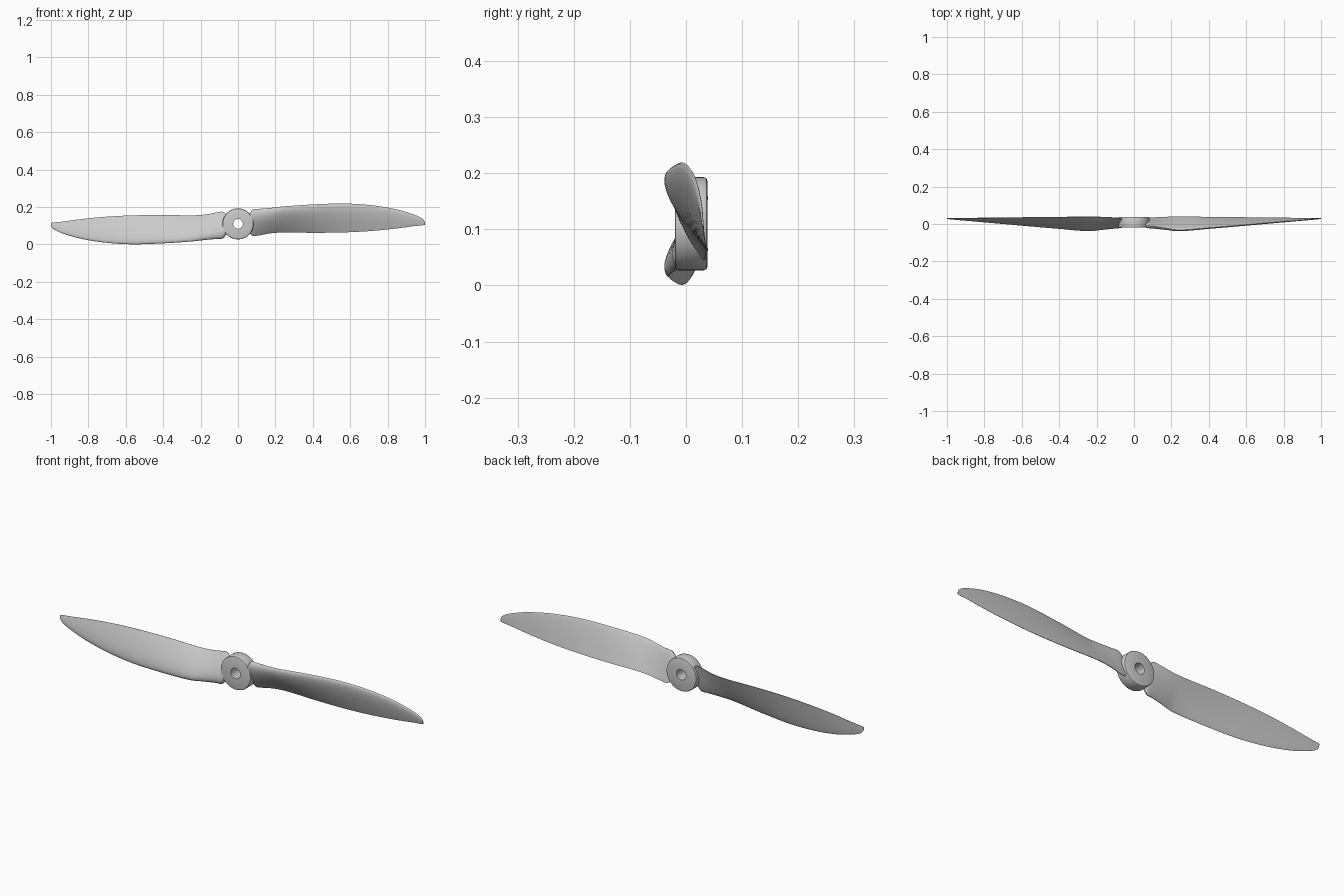
import bpy, math
from mathutils import Vector, Matrix

if "Cube" in bpy.data.objects:
    bpy.data.objects.remove(bpy.data.objects["Cube"])

CZ = 0.11  # height of the spin axis


def make_object(name, verts, faces, angle=40):
    mesh = bpy.data.meshes.new(name)
    mesh.from_pydata(verts, [], faces)
    ob = bpy.data.objects.new(name, mesh)
    bpy.context.collection.objects.link(ob)
    bpy.ops.object.select_all(action='DESELECT')
    ob.select_set(True)
    bpy.context.view_layer.objects.active = ob
    bpy.ops.object.mode_set(mode='EDIT')
    bpy.ops.mesh.select_all(action='SELECT')
    bpy.ops.mesh.normals_make_consistent(inside=False)
    bpy.ops.object.mode_set(mode='OBJECT')
    bpy.ops.object.shade_smooth_by_angle(angle=math.radians(angle))
    return ob


# Hub: ring with rounded rims, lathed around the y axis
ring = [(0.026, -0.02), (0.077, -0.02), (0.081, -0.0185), (0.083, -0.014),
        (0.083, 0.032), (0.081, 0.0365), (0.077, 0.038), (0.026, 0.038)]
N, M = 64, len(ring)
verts = [(r * math.cos(2 * math.pi * i / N), y, CZ + r * math.sin(2 * math.pi * i / N))
         for i in range(N) for r, y in ring]
faces = [(i * M + j, i * M + (j + 1) % M, (i + 1) % N * M + (j + 1) % M, (i + 1) % N * M + j)
         for i in range(N) for j in range(M)]
make_object("hub", verts, faces)

# Blade stations: x, leading edge y z, trailing edge y z, thickness
stations = [
    (0.050, 0.000, 0.145, 0.022, 0.075, 0.026),
    (0.078, -0.008, 0.186, 0.032, 0.047, 0.030),
    (0.110, -0.012, 0.190, 0.035, 0.049, 0.030),
    (0.170, -0.022, 0.195, 0.038, 0.060, 0.027),
    (0.240, -0.032, 0.203, 0.039, 0.065, 0.024),
    (0.400, -0.020, 0.214, 0.038, 0.063, 0.020),
    (0.570, -0.006, 0.219, 0.036, 0.065, 0.016),
    (0.720, 0.007, 0.209, 0.035, 0.073, 0.013),
    (0.850, 0.018, 0.187, 0.033, 0.086, 0.010),
    (0.940, 0.025, 0.160, 0.032, 0.098, 0.007),
    (0.980, 0.028, 0.142, 0.031, 0.102, 0.005),
    (0.995, 0.029, 0.128, 0.031, 0.104, 0.004),
    (1.000, 0.030, 0.115, 0.031, 0.106, 0.003),
]


def slope(i, k):
    a, b = stations[max(i - 1, 0)], stations[min(i + 1, len(stations) - 1)]
    return (b[k] - a[k]) / (b[0] - a[0])


def refine(steps=5):
    rows = []
    for i in range(len(stations) - 1):
        a, b = stations[i], stations[i + 1]
        h = b[0] - a[0]
        for s in range(steps):
            t = s / steps
            row = [a[0] + h * t]
            for k in range(1, 6):
                row.append((2*t**3 - 3*t**2 + 1) * a[k] + (t**3 - 2*t**2 + t) * h * slope(i, k)
                           + (3*t**2 - 2*t**3) * b[k] + (t**3 - t**2) * h * slope(i + 1, k))
            rows.append(row)
    return rows + [stations[-1]]


def section(x, ly, lz, ty, tz, t, n=14):
    # Cambered airfoil: bulging front, nearly flat back
    le, te = Vector((x, ly, lz)), Vector((x, ty, tz))
    d = te - le
    nor = Vector((0, d.z, -d.y)).normalized()
    front, back = [], []
    for i in range(n + 1):
        s = (1 - math.cos(math.pi * i / n)) / 2
        h = 5 * t * (0.2969 * s**0.5 - 0.126 * s - 0.3516 * s**2 + 0.2843 * s**3 - 0.1016 * s**4)
        h += 0.04 * t * s
        front.append(le + d * s + nor * h * 1.6)
        back.append(le + d * s - nor * h * 0.4)
    return front + back[:0:-1]


loops = [section(*row) for row in refine()]
K = len(loops[0])
verts = [v for loop in loops for v in loop]
faces = [(i * K + j, i * K + (j + 1) % K, (i + 1) * K + (j + 1) % K, (i + 1) * K + j)
         for i in range(len(loops) - 1) for j in range(K)]
faces += [tuple(range(K)), tuple(range(len(verts) - K, len(verts)))]

# Two blades, half a turn apart around the hub axis
centre = Vector((0, 0, CZ))
for name, angle in (("right_blade", 0), ("left_blade", math.pi)):
    rot = Matrix.Rotation(angle, 3, 'Y')
    make_object(name, [rot @ (v - centre) + centre for v in verts], faces)
